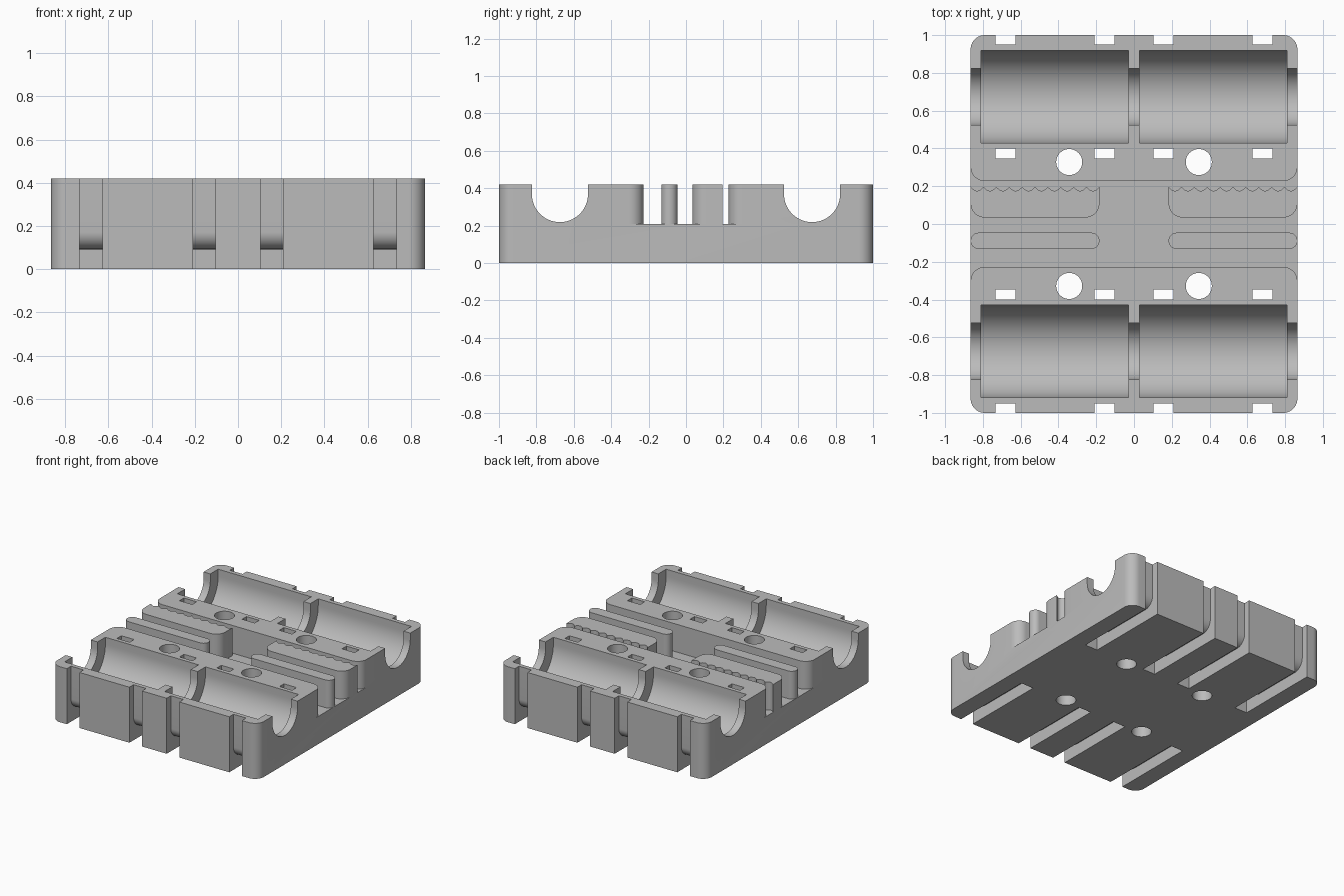
import bpy, bmesh, math
from mathutils import Vector

if "Cube" in bpy.data.objects:
    bpy.data.objects.remove(bpy.data.objects["Cube"])

# Single flat grey
grey = bpy.data.materials.new("plain grey")
grey.use_nodes = True
GREY = (0.5, 0.5, 0.5, 1)
grey.diffuse_color = GREY
grey.node_tree.nodes["Principled BSDF"].inputs["Base Color"].default_value = GREY

HX, TOP, FLOOR, R = 0.865, 0.42, 0.21, 0.075
AXIS_Y, AXIS_Z = 0.674, 0.369      # bearing axis
SLOT_IN = 0.227                    # half width of the middle channel


def arc(cx, cy, r, start, end, steps=10):
    """Points along an arc, angles in degrees."""
    out = []
    for i in range(steps + 1):
        a = math.radians(start + (end - start) * i / steps)
        out.append((cx + r * math.cos(a), cy + r * math.sin(a)))
    return out


def rounded_rect(x0, x1, y0, y1, r):
    return (arc(x1 - r, y1 - r, r, 0, 90) + arc(x0 + r, y1 - r, r, 90, 180)
            + arc(x0 + r, y0 + r, r, 180, 270) + arc(x1 - r, y0 + r, r, 270, 360))


def prism(name, outline, low, high, along="z"):
    """Extrude an xy outline along z, or a yz outline along x."""
    place = (lambda p: Vector((p[0], p[1], low))) if along == "z" else (lambda p: Vector((low, p[0], p[1])))
    step = Vector((0, 0, high - low)) if along == "z" else Vector((high - low, 0, 0))
    bm = bmesh.new()
    face = bm.faces.new([bm.verts.new(place(p)) for p in outline])
    new = bmesh.ops.extrude_face_region(bm, geom=[face])["geom"]
    bmesh.ops.translate(bm, vec=step, verts=[v for v in new if isinstance(v, bmesh.types.BMVert)])
    bmesh.ops.remove_doubles(bm, verts=bm.verts, dist=1e-5)
    bmesh.ops.recalc_face_normals(bm, faces=bm.faces)
    mesh = bpy.data.meshes.new(name)
    bm.to_mesh(mesh)
    bm.free()
    mesh.materials.append(grey)
    obj = bpy.data.objects.new(name, mesh)
    bpy.context.collection.objects.link(obj)
    return obj


def select(obj):
    bpy.ops.object.select_all(action="DESELECT")
    obj.select_set(True)
    bpy.context.view_layer.objects.active = obj


def smooth(obj):
    select(obj)
    bpy.ops.object.shade_smooth_by_angle(angle=math.radians(30))


def cut(obj, cutter):
    mod = obj.modifiers.new("cut", "BOOLEAN")
    mod.operation, mod.solver, mod.object = "DIFFERENCE", "EXACT", cutter
    select(obj)
    bpy.ops.object.modifier_apply(modifier=mod.name)
    bpy.data.objects.remove(cutter)


def trough(r, side):
    """U-shaped profile, open at the top, around a bearing axis."""
    pts = [(AXIS_Y + r, 0.6)] + arc(AXIS_Y, AXIS_Z, r, 0, -180, 40) + [(AXIS_Y - r, 0.6)]
    return [(side * y, z) for y, z in pts]


def tie_profile(side):
    """Strap passage wrapping under the bearing, open at the bottom."""
    r, y0, y1, z0 = 0.08, 0.4, 0.95, 0.092
    pts = [(0.347, -0.1), (1.1, -0.1), (1.1, 0.6), (y1, 0.6)]
    pts += arc(y1 - r, z0 + r, r, 0, -90) + arc(y0 + r, z0 + r, r, -90, -180)
    pts += [(y0, 0.6), (0.347, 0.6)]
    return [(side * y, z) for y, z in pts]


# Carriage block
body = prism("carriage_block", rounded_rect(-HX, HX, -1, 1, R), 0, TOP)

# Middle belt channel with rounded mouths
quarter = [(1.1, SLOT_IN + R)] + arc(HX - R, SLOT_IN + R, R, 0, -90)
half = quarter + [(-x, y) for x, y in reversed(quarter)]
channel = half + [(x, -y) for x, y in reversed(half)]
cut(body, prism("channel_cutter", channel, FLOOR, 0.6))

for side in (1, -1):
    # Rod groove and two bearing pockets
    cut(body, prism("rod_cutter", trough(0.15, side), -1, 1, "x"))
    for x in (-0.419, 0.419):
        cut(body, prism("bearing_cutter", trough(0.244, side), x - 0.39, x + 0.39, "x"))
    # Strap passages
    for x in (-0.68, -0.156, 0.156, 0.68):
        cut(body, prism("strap_cutter", tie_profile(side), x - 0.053, x + 0.053, "x"))
    # Screw holes
    for x in (-0.343, 0.343):
        cut(body, prism("hole_cutter", arc(x, side * 0.328, 0.069, 0, 360, 40)[:-1], -0.1, 0.6))
smooth(body)

# Belt clamps on both sides of the channel
INNER, TEETH, SAMPLES = 0.183, 10, 8
for side, label in ((1, "left"), (-1, "right")):
    bar = [(side * x, y) for x, y in rounded_rect(INNER, HX, -0.132, -0.046, 0.0429)]
    smooth(prism("belt_guide_" + label, bar, FLOOR, TOP))

    pad = arc(INNER + R, 0.034 + R, R, 180, 270) + arc(HX - R, 0.034 + R, R, 270, 360)
    count = TEETH * SAMPLES
    for i in range(count + 1):     # scalloped belt teeth
        x = HX + (INNER - HX) * i / count
        pad.append((x, 0.196 - 0.021 * abs(math.sin(math.pi * i / SAMPLES))))
    smooth(prism("toothed_belt_clamp_" + label, [(side * x, y) for x, y in pad], FLOOR, TOP))
